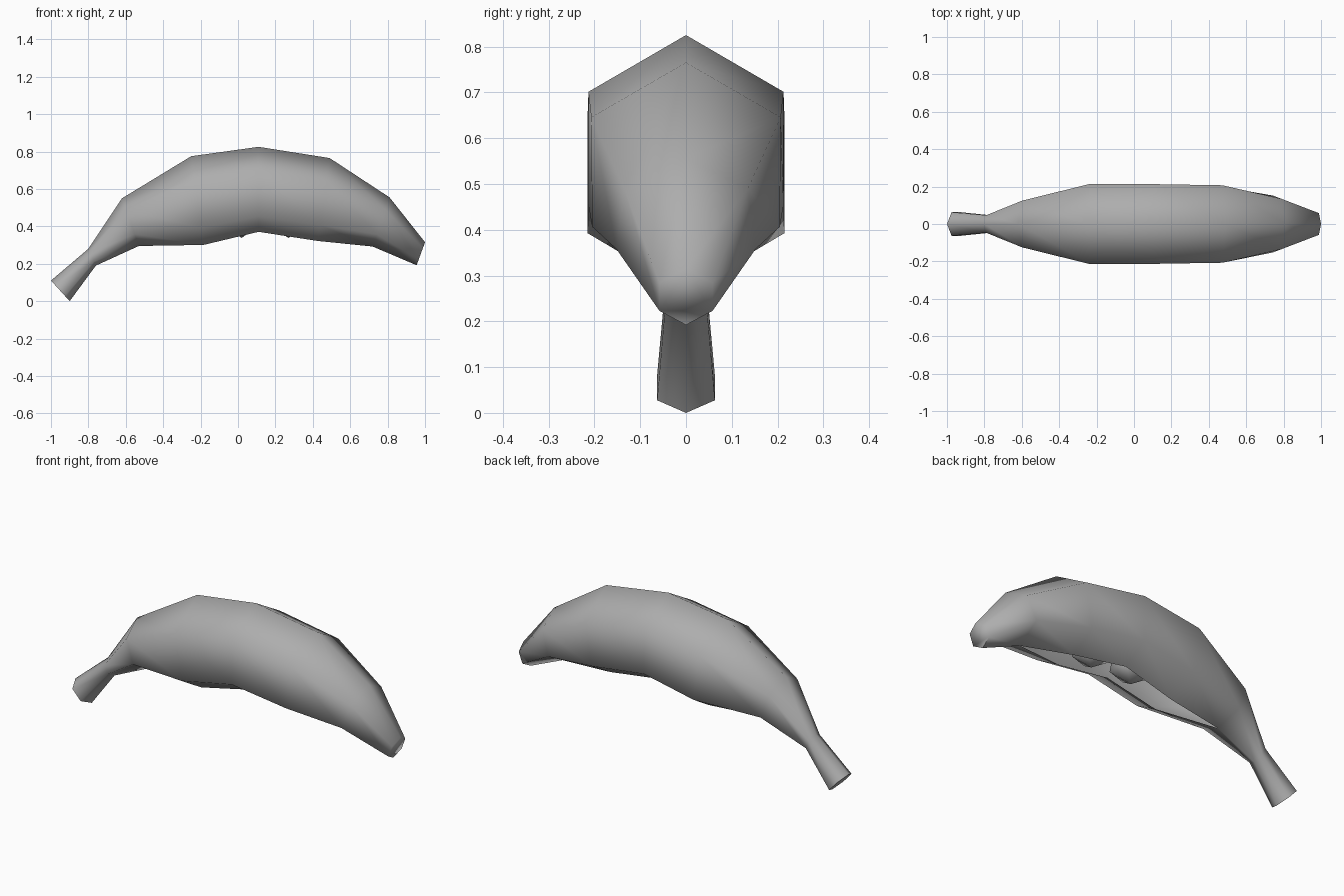
import bpy, bmesh, math
from mathutils import Vector

if "Cube" in bpy.data.objects:
    bpy.data.objects.remove(bpy.data.objects["Cube"])

# Mid grey shared by all parts
grey = bpy.data.materials.new("mid_grey")
grey.diffuse_color = (0.42, 0.42, 0.42, 1)
grey.use_nodes = True
grey.node_tree.nodes["Principled BSDF"].inputs["Base Color"].default_value = grey.diffuse_color


def finish(bm, name, angle):
    mesh = bpy.data.meshes.new(name)
    bm.to_mesh(mesh)
    bm.free()
    mesh.materials.append(grey)
    obj = bpy.data.objects.new(name, mesh)
    bpy.context.collection.objects.link(obj)
    bpy.ops.object.select_all(action='DESELECT')
    obj.select_set(True)
    bpy.context.view_layer.objects.active = obj
    bpy.ops.object.shade_smooth_by_angle(angle=math.radians(angle))
    return obj


# Six-sided rings from stem to tip: top x, top z, bottom x, bottom z,
# upper half width, lower half width, half width of belly slit
rings = [
    (-1.00, 0.11, -0.90, 0.00, 0.063, 0.063, 0),
    (-0.80, 0.28, -0.76, 0.19, 0.047, 0.047, 0),
    (-0.62, 0.55, -0.53, 0.295, 0.125, 0.135, 0),
    (-0.25, 0.775, -0.18, 0.265, 0.215, 0.215, 0.06),
    (0.11, 0.825, 0.11, 0.33, 0.213, 0.213, 0.07),
    (0.49, 0.765, 0.42, 0.287, 0.207, 0.205, 0.06),
    (0.81, 0.555, 0.72, 0.292, 0.135, 0.152, 0),
    (1.00, 0.315, 0.955, 0.192, 0.058, 0.058, 0),
]

# Curved skin, open along the belly slit
bm = bmesh.new()
loops = []
for tx, tz, bx, bz, wu, wl, slit in rings:
    top, bottom = Vector((tx, 0, tz)), Vector((bx, 0, bz))
    up, low = Vector((0, wu, 0)), Vector((0, wl, 0))
    upper, lower = top.lerp(bottom, 0.25), top.lerp(bottom, 0.75)
    t = slit / wl
    pts = [bottom.lerp(lower + low, t), lower + low, upper + up, top,
           upper - up, lower - low, bottom.lerp(lower - low, t)]
    loops.append([bm.verts.new(p) for p in pts])
for a, b in zip(loops, loops[1:]):
    for i in range(6):
        bm.faces.new((a[i], a[i + 1], b[i + 1], b[i]))
# Stem and tip caps
bm.faces.new(loops[0])
bm.faces.new(loops[-1])
bmesh.ops.remove_doubles(bm, verts=bm.verts, dist=0.0005)
bmesh.ops.recalc_face_normals(bm, faces=bm.faces)
finish(bm, "banana_skin", 75)

# Small lumps showing through the slit
for i, (x, r) in enumerate(((0.02, 0.115), (0.27, 0.105))):
    bm = bmesh.new()
    bmesh.ops.create_icosphere(bm, subdivisions=1, radius=r)
    bmesh.ops.translate(bm, verts=bm.verts, vec=(x, 0, 0.338 + r))
    finish(bm, f"inner_lump_{i + 1}", 60)
